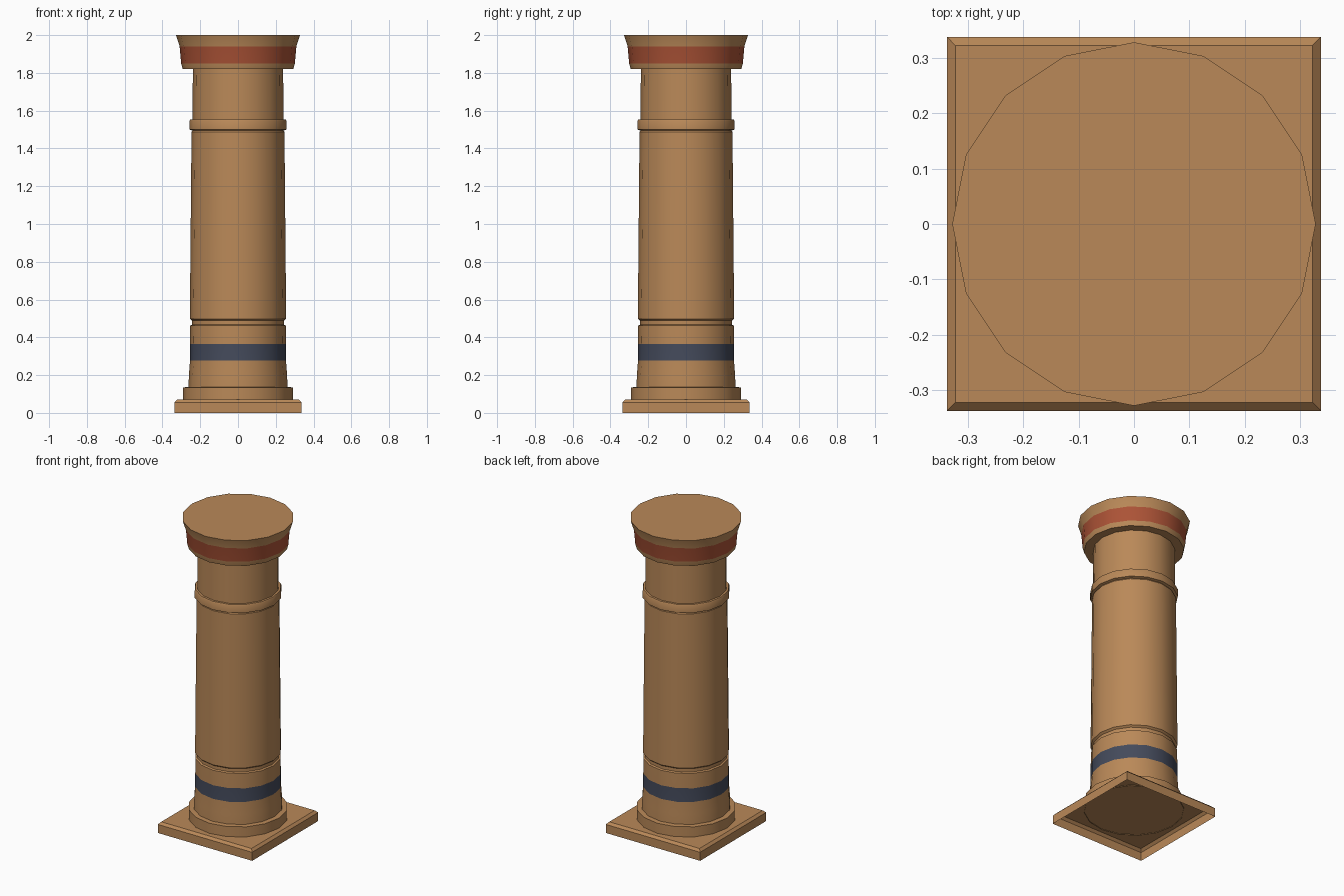
import bpy, bmesh, math

if "Cube" in bpy.data.objects:
    bpy.data.objects.remove(bpy.data.objects["Cube"])

SIDES = 16


def material(name, rgb):
    m = bpy.data.materials.new(name)
    m.diffuse_color = (*rgb, 1)
    m.use_nodes = True
    m.node_tree.nodes["Principled BSDF"].inputs["Base Color"].default_value = m.diffuse_color
    return m


stone = material("sandstone", (0.49, 0.25, 0.098))
red = material("red_paint", (0.42, 0.088, 0.038))
blue = material("blue_paint", (0.058, 0.069, 0.105))


def finish(name, bm, mats):
    mesh = bpy.data.meshes.new(name)
    bm.to_mesh(mesh)
    bm.free()
    for m in mats:
        mesh.materials.append(m)
    ob = bpy.data.objects.new(name, mesh)
    bpy.context.collection.objects.link(ob)
    bpy.context.view_layer.objects.active = ob
    ob.select_set(True)
    bpy.ops.object.shade_smooth_by_angle(angle=math.radians(30))
    ob.select_set(False)
    return ob


def loft(name, profile, sides, turn, mats, band=None, cap_top=False):
    """Stack rings of (radius, z); faces inside the band get the second colour."""
    bm = bmesh.new()
    rings = []
    for r, z in profile:
        angles = [turn + math.tau * i / sides for i in range(sides)]
        rings.append([bm.verts.new((r * math.cos(a), r * math.sin(a), z)) for a in angles])
    for lo, hi in zip(rings, rings[1:]):
        for i in range(sides):
            j = (i + 1) % sides
            f = bm.faces.new((lo[i], lo[j], hi[j], hi[i]))
            zc = (lo[0].co.z + hi[0].co.z) / 2
            if band and band[0] < zc < band[1]:
                f.material_index = 1
    if cap_top:
        bm.faces.new(rings[-1])
    return finish(name, bm, mats)


# Square plinth, open underneath, with a chamfered top edge
q = math.sqrt(2)
loft("plinth", [(0.337 * q, 0), (0.337 * q, 0.055), (0.322 * q, 0.07)],
     4, math.pi / 4, [stone], cap_top=True)

# Foot ring and lower drum with the blue painted band
loft("lower_drum", [(0.292, 0.066), (0.292, 0.135), (0.262, 0.137), (0.26, 0.2),
                    (0.254, 0.278), (0.254, 0.366), (0.253, 0.462), (0.243, 0.467)],
     SIDES, 0, [stone, blue], band=(0.278, 0.366))

# Tapered shaft with a groove below, a collar ring and the neck
loft("shaft", [(0.243, 0.467), (0.243, 0.488), (0.255, 0.498), (0.246, 1.488),
               (0.241, 1.495), (0.257, 1.5), (0.257, 1.545), (0.253, 1.552),
               (0.241, 1.553), (0.239, 1.82)],
     SIDES, 0, [stone])

# Flared capital with the red painted band
loft("capital", [(0.239, 1.82), (0.293, 1.82), (0.301, 1.85), (0.309, 1.94), (0.328, 2.0)],
     SIDES, 0, [stone, red], band=(1.85, 1.94), cap_top=True)
